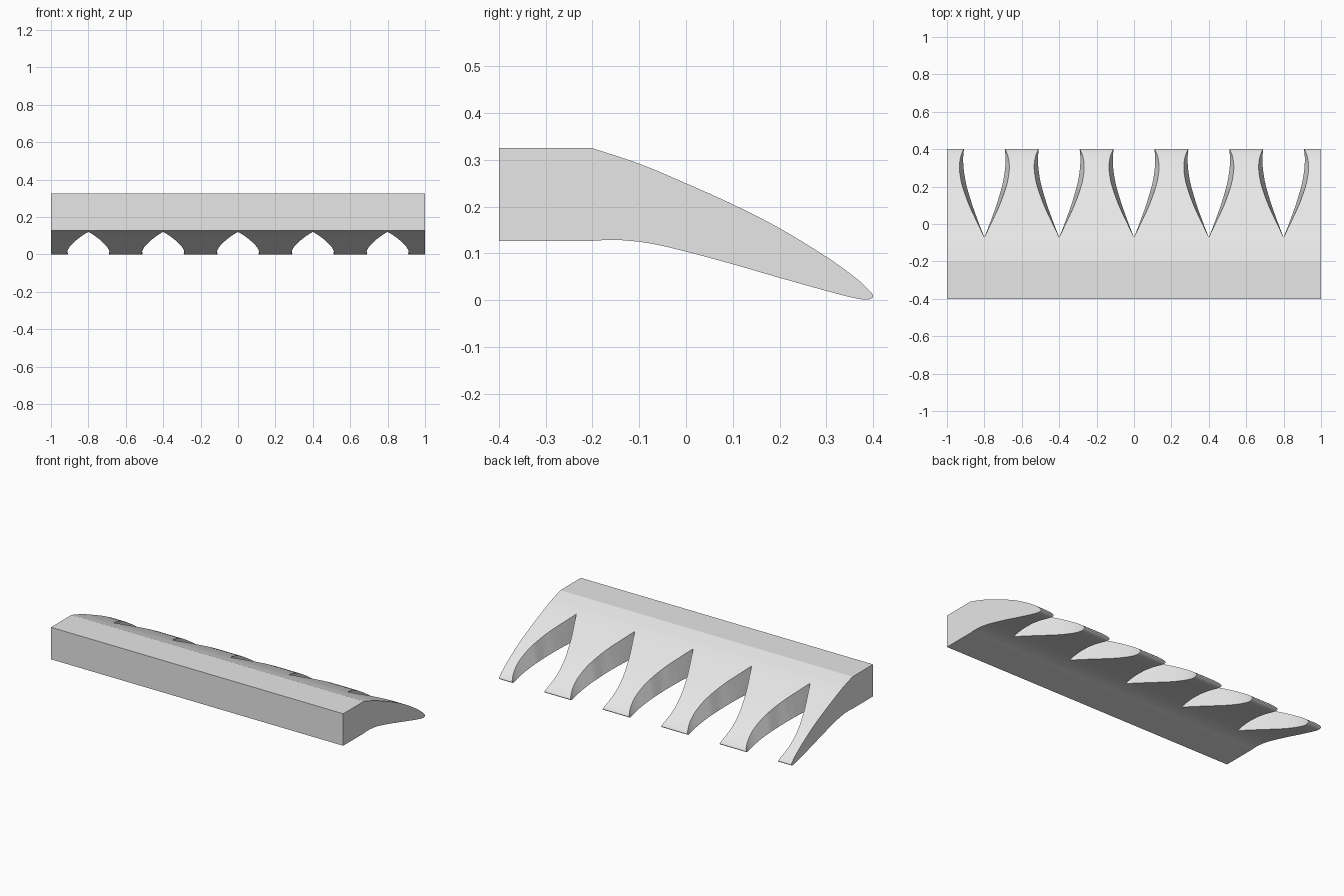
import bpy
import bmesh
import math
from mathutils import Vector

default = bpy.data.objects.get("Cube")
if default:
    bpy.data.objects.remove(default, do_unlink=True)

grey = bpy.data.materials.new("light grey")
grey.use_nodes = True
grey.diffuse_color = (0.8, 0.8, 0.8, 1)
grey.node_tree.nodes["Principled BSDF"].inputs["Base Color"].default_value = (0.8, 0.8, 0.8, 1)


def smooth_path(points, steps):
    """Catmull-Rom curve through points of any dimension."""
    pts = [Vector(p) for p in points]
    pts = [pts[0] * 2 - pts[1]] + pts + [pts[-1] * 2 - pts[-2]]
    out = []
    for a, b, c, d in zip(pts, pts[1:], pts[2:], pts[3:]):
        for i in range(steps):
            t = i / steps
            out.append((b * 2 + (c - a) * t + (a * 2 - b * 5 + c * 4 - d) * t**2
                        + (b * 3 - a - c * 3 + d) * t**3) / 2)
    return out + [pts[-2]]


def loft(bm, sections):
    """Skin equal rings of points and cap both ends."""
    rings = [[bm.verts.new(p) for p in s] for s in sections]
    for r, q in zip(rings, rings[1:]):
        for i in range(len(r)):
            j = (i + 1) % len(r)
            bm.faces.new((r[i], r[j], q[j], q[i]))
    bm.faces.new(rings[0])
    bm.faces.new(rings[-1])


def make_object(name, bm):
    bmesh.ops.recalc_face_normals(bm, faces=bm.faces)
    mesh = bpy.data.meshes.new(name)
    bm.to_mesh(mesh)
    bm.free()
    mesh.materials.append(grey)
    obj = bpy.data.objects.new(name, mesh)
    bpy.context.collection.objects.link(obj)
    return obj


# Strip: side profile (y, z) swept along x
curve = [(-0.2, 0.325), (-0.1, 0.292), (0, 0.25), (0.1, 0.205), (0.2, 0.154),
         (0.3, 0.093), (0.36, 0.05), (0.39, 0.023), (0.4, 0.008), (0.385, 0.001),
         (0.35, 0.007), (0.3, 0.02), (0.2, 0.048), (0.1, 0.077), (0, 0.104),
         (-0.08, 0.122), (-0.15, 0.129), (-0.2, 0.127)]
profile = [(-0.4, 0.127), (-0.4, 0.325)] + [tuple(p) for p in smooth_path(curve, 4)]
bm = bmesh.new()
loft(bm, [[(x, y, z) for y, z in profile] for x in (-1, 1)])
strip = make_object("toothed_strip", bm)

# Gap cutter rows: y, lower half-width, upper half-width, then underside z, top z
rows = [(-0.07, 0.0004, 0.0004, 0.12, 0.28), (0, 0.028, 0.034, 0.104, 0.25),
        (0.1, 0.064, 0.081, 0.077, 0.205), (0.2, 0.094, 0.117, 0.048, 0.154),
        (0.26, 0.106, 0.13, 0.031, 0.119), (0.31, 0.112, 0.134, 0.017, 0.087),
        (0.36, 0.113, 0.127, 0.005, 0.05), (0.4, 0.109, 0.111, 0.002, 0.012)]
path = [tuple(r) for r in smooth_path(rows, 3)]
path.append((0.45,) + path[-1][1:])
bm = bmesh.new()
for n in range(-2, 3):
    cx = 0.4 * n
    sections = []
    for y, low, high, zb, zt in path:
        side = [(low, zb - 0.1), (low, zb), (high, zt), (high, zt + 0.1)]
        sections.append([(cx + w, y, z) for w, z in side]
                        + [(cx - w, y, z) for w, z in reversed(side)])
    loft(bm, sections)
bmesh.ops.triangulate(bm, faces=bm.faces)
cutter = make_object("gap_cutter", bm)
cutter.hide_render = True

# Cut the gaps, then shade
cut = strip.modifiers.new("gaps", "BOOLEAN")
cut.operation = "DIFFERENCE"
cut.solver = "EXACT"
cut.object = cutter
bpy.ops.object.select_all(action="DESELECT")
bpy.context.view_layer.objects.active = strip
strip.select_set(True)
bpy.ops.object.modifier_apply(modifier=cut.name)
bpy.data.objects.remove(cutter, do_unlink=True)
bpy.ops.object.shade_smooth_by_angle(angle=math.radians(16))
